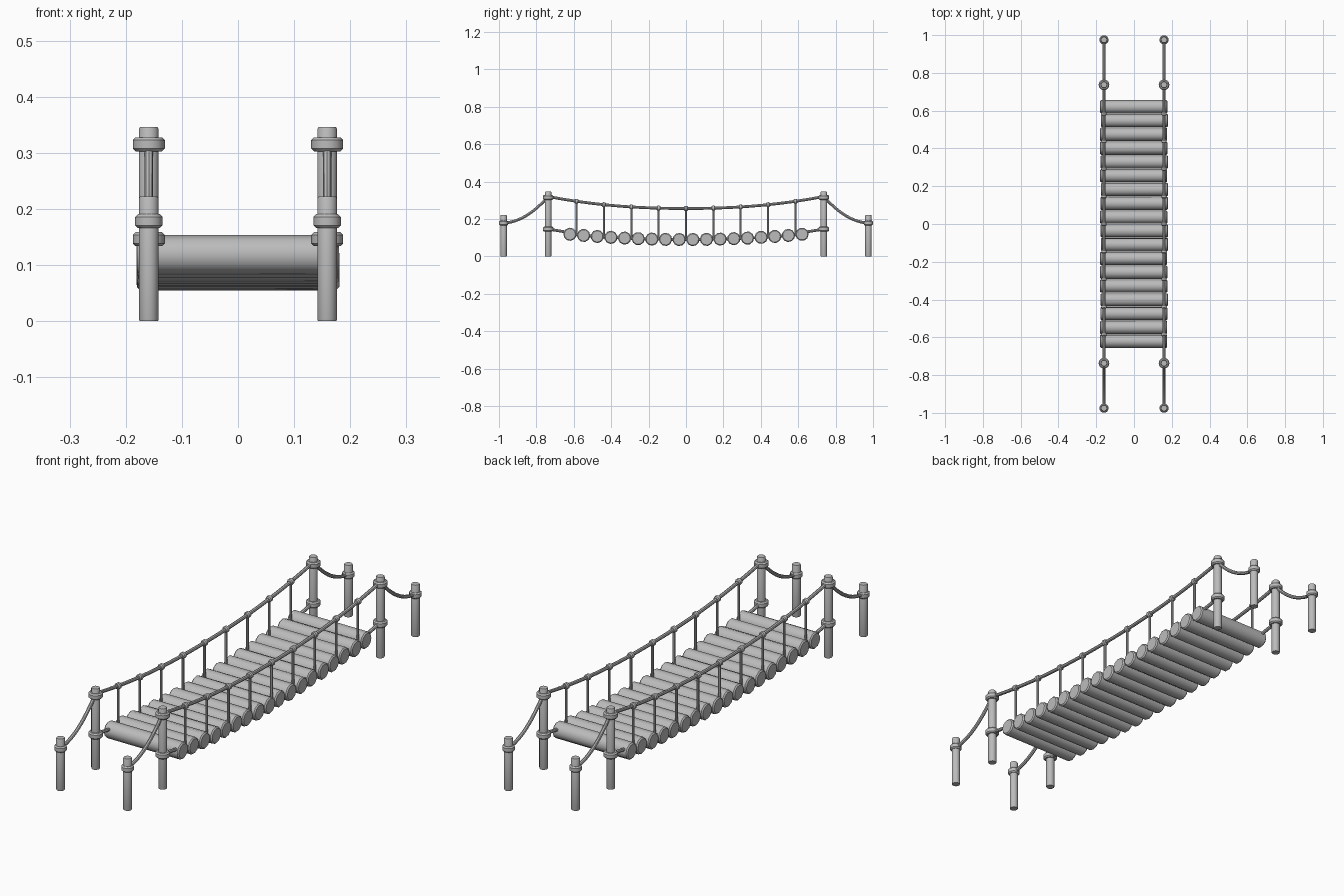
import bpy, bmesh, math, random
from mathutils import Vector, Matrix

random.seed(4)
cube = bpy.data.objects.get("Cube")
if cube:
    bpy.data.objects.remove(cube)

grey = bpy.data.materials.new("plain grey")
grey.use_nodes = True
grey.diffuse_color = (0.5, 0.5, 0.5, 1)
grey.node_tree.nodes["Principled BSDF"].inputs["Base Color"].default_value = (0.5, 0.5, 0.5, 1)

RAIL_X = 0.159
INNER_Y, OUTER_Y = 0.737, 0.975
SIDES = {"left": 1, "right": -1}
ENDS = {"front": -1, "back": 1}


def finish(name, mesh):
    ob = bpy.data.objects.new(name, mesh)
    bpy.context.collection.objects.link(ob)
    mesh.materials.clear()
    mesh.materials.append(grey)
    bpy.ops.object.select_all(action="DESELECT")
    ob.select_set(True)
    bpy.context.view_layer.objects.active = ob
    bpy.ops.object.shade_smooth_by_angle(angle=math.radians(42))
    return ob


def lathe(bm, profile, matrix, sides):
    """Closed turned solid from (radius, height) pairs."""
    rings = [[bm.verts.new(matrix @ Vector((r * math.cos(a), r * math.sin(a), h)))
              for a in (math.tau * i / sides for i in range(sides))]
             for r, h in profile]
    for low, high in zip(rings, rings[1:]):
        for i in range(sides):
            j = (i + 1) % sides
            bm.faces.new((low[i], low[j], high[j], high[i]))
    bm.faces.new(rings[0][::-1])
    bm.faces.new(rings[-1])


def drum(radius, half, bevel):
    return [(radius - bevel, -half), (radius, bevel - half),
            (radius, half - bevel), (radius - bevel, half)]


def solid(name, pieces):
    """Join several turned pieces (profile, matrix, sides) into one object."""
    bm = bmesh.new()
    for profile, matrix, sides in pieces:
        lathe(bm, profile, matrix, sides)
    mesh = bpy.data.meshes.new(name)
    bm.to_mesh(mesh)
    bm.free()
    finish(name, mesh)


def rope(name, points, radius):
    curve = bpy.data.curves.new(name, "CURVE")
    curve.dimensions = "3D"
    curve.bevel_depth = radius
    curve.bevel_resolution = 2
    curve.use_fill_caps = True
    spline = curve.splines.new("POLY")
    spline.points.add(len(points) - 1)
    for p, co in zip(spline.points, points):
        p.co = (*co, 1)
    helper = bpy.data.objects.new(name + " path", curve)
    bpy.context.collection.objects.link(helper)
    graph = bpy.context.evaluated_depsgraph_get()
    mesh = bpy.data.meshes.new_from_object(helper.evaluated_get(graph))
    bpy.data.objects.remove(helper)
    mesh.name = name
    finish(name, mesh)


def rail_z(y):
    return 0.256 + 0.064 * (abs(y) / INNER_Y) ** 2.2


def deck_z(y):
    return 0.090 + 0.028 * (abs(y) / 0.62) ** 2


def place(x, y, z):
    return Matrix.Translation((x, y, z))


# Posts with their rope bindings
for side, sx in SIDES.items():
    for end, sy in ENDS.items():
        for kind, y, top, bands, r in (("tall", INNER_Y, 0.346, (0.315, 0.146), 0.0285),
                                       ("short", OUTER_Y, 0.222, (0.178,), 0.0245)):
            shaft = [(0.0165, 0), (0.0175, 0.003), (0.0175, top - 0.004), (0.0155, top)]
            pieces = [(shaft, place(sx * RAIL_X, sy * y, 0), 14)]
            pieces += [(drum(r, 0.0125, 0.005), place(sx * RAIL_X, sy * y, z), 14)
                       for z in bands]
            solid(f"{end}_{side}_{kind}_post", pieces)

# Deck logs
for i in range(18):
    y = (i - 8.5) * 0.073
    turn = (Matrix.Rotation(math.pi / 2, 4, "Y")
            @ Matrix.Rotation(random.uniform(0, 0.6), 4, "Z"))
    shift = random.uniform(-0.003, 0.003)
    solid(f"deck_log_{i + 1}",
          [(drum(0.0355, 0.178, 0.005), place(shift, y, deck_z(y)) @ turn, 10)])

for side, sx in SIDES.items():
    x = sx * RAIL_X
    # Sagging handrail and the rope that carries the logs
    steps = [INNER_Y * k / 15 for k in range(-15, 16)]
    rope(f"{side}_handrail_rope", [(x, y, rail_z(y)) for y in steps], 0.0075)
    carrier = [(x, y, deck_z(y)) for y in steps if abs(y) < 0.6]
    rope(f"{side}_deck_rope", [(x, -INNER_Y, 0.146), (x, -0.64, 0.13)] + carrier
         + [(x, 0.64, 0.13), (x, INNER_Y, 0.146)], 0.0075)
    # Hangers and knots
    knots = []
    for k in range(-4, 5):
        y = k * 0.1462
        rope(f"{side}_hanger_{k + 5}", [(x, y, rail_z(y)), (x, y, deck_z(y))], 0.0055)
        slope = math.atan2(rail_z(y + 0.01) - rail_z(y - 0.01), 0.02)
        turn = Matrix.Rotation(slope - math.pi / 2, 4, "X")
        knots.append((drum(0.0135, 0.010, 0.004), place(x, y, rail_z(y)) @ turn, 10))
    solid(f"{side}_handrail_knots", knots)
    # Anchor ropes down to the short posts
    for end, sy in ENDS.items():
        path = []
        for k in range(13):
            t = k / 12
            path.append((x, sy * (INNER_Y + (OUTER_Y - INNER_Y) * t),
                         0.32 - 0.142 * t - 0.13 * t * (1 - t)))
        rope(f"{end}_{side}_anchor_rope", path, 0.0075)
